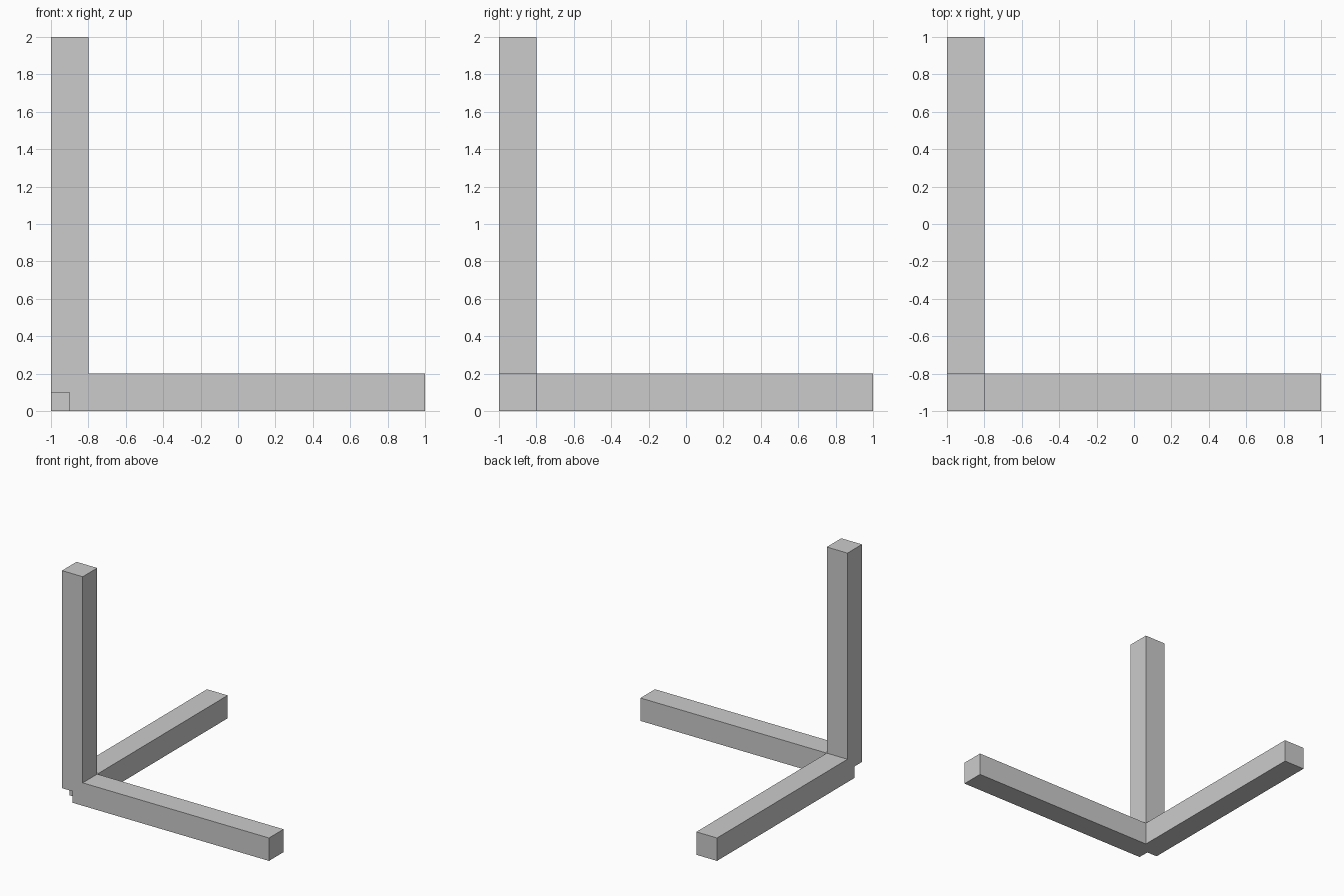
import bpy, bmesh
from mathutils import Matrix, Vector

if "Cube" in bpy.data.objects:
    bpy.data.objects.remove(bpy.data.objects["Cube"])

BAR = 0.2      # bar thickness
LENGTH = 2.0   # overall length of each bar
NOTCH = 0.1    # size of the cube cut from the outer corner
CORNER = Vector((-1, -1, 0))


def add_object(name, bm):
    mesh = bpy.data.meshes.new(name)
    bm.to_mesh(mesh)
    bm.free()
    obj = bpy.data.objects.new(name, mesh)
    bpy.context.collection.objects.link(obj)
    return obj


def cube(size, centre):
    bm = bmesh.new()
    bmesh.ops.create_cube(bm, size=size, matrix=Matrix.Translation(centre))
    bm.normal_update()
    return bm


# Corner block with a bar extruded along each positive axis
bm = cube(BAR, CORNER + Vector((BAR / 2,) * 3))
for axis in (Vector((1, 0, 0)), Vector((0, 1, 0)), Vector((0, 0, 1))):
    bm.normal_update()
    face = max(bm.faces, key=lambda f: f.normal.dot(axis) * 10
               - (f.calc_center_median() - CORNER).length)
    ext = bmesh.ops.extrude_discrete_faces(bm, faces=[face])
    bmesh.ops.translate(bm, verts=ext["faces"][0].verts, vec=axis * (LENGTH - BAR))

# Merge coplanar faces so each side is one clean L shape
bmesh.ops.dissolve_limit(bm, angle_limit=0.01, verts=bm.verts[:], edges=bm.edges[:])
bmesh.ops.recalc_face_normals(bm, faces=bm.faces[:])
frame = add_object("three_way_corner_frame", bm)

# Small cube notch at the outer corner, reaching past the surface
cutter = add_object("notch_cutter", cube(NOTCH * 2, CORNER))
cutter.hide_render = True
cutter.hide_set(True)
cut = frame.modifiers.new("corner_notch", "BOOLEAN")
cut.operation = "DIFFERENCE"
cut.solver = "EXACT"
cut.object = cutter
